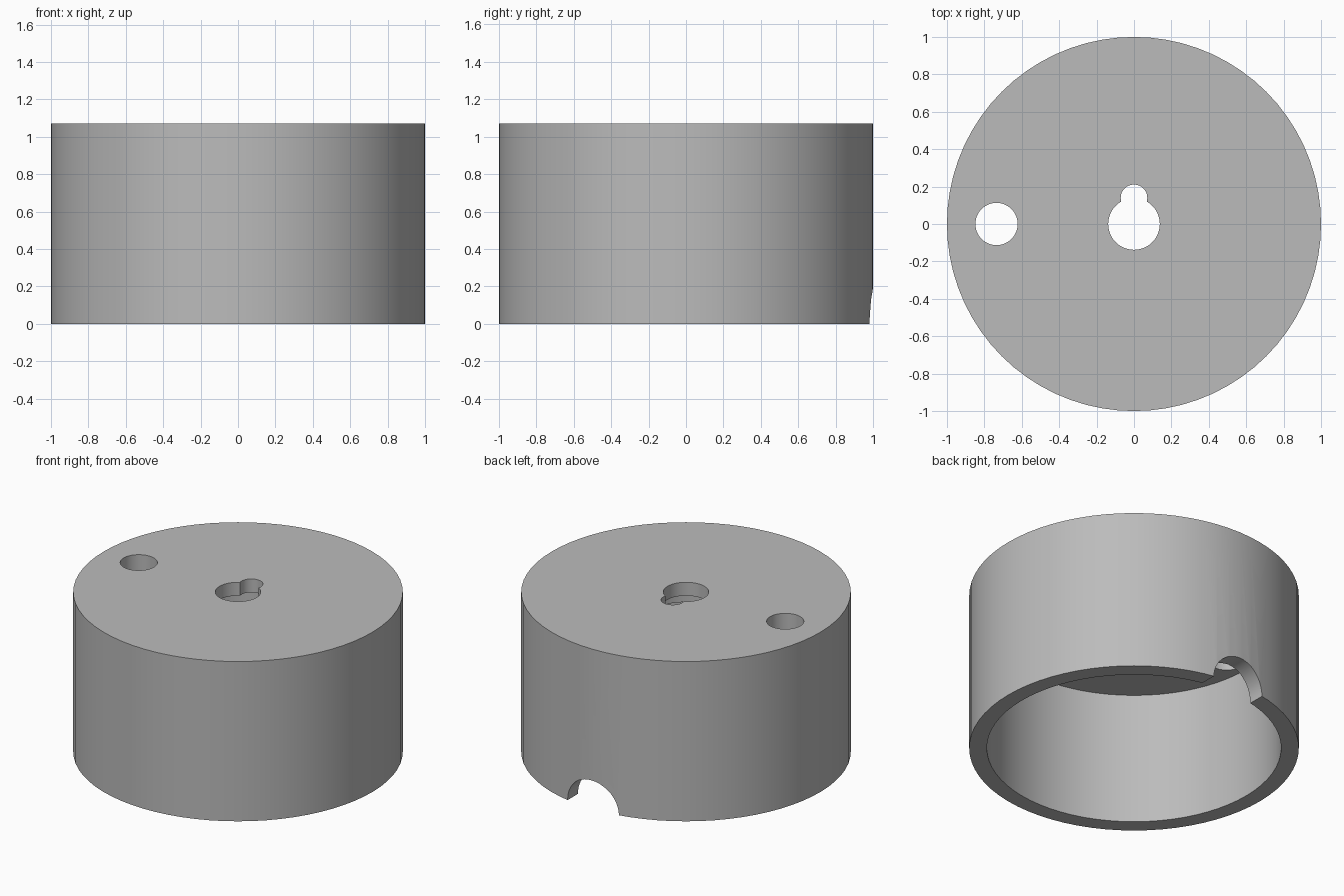
import bpy
import math

if "Cube" in bpy.data.objects:
    bpy.data.objects.remove(bpy.data.objects["Cube"], do_unlink=True)

HEIGHT = 1.07
CEILING = 0.885

grey = bpy.data.materials.new("plain grey")
grey.use_nodes = True
colour = (0.5, 0.5, 0.5, 1)
grey.diffuse_color = colour
grey.node_tree.nodes["Principled BSDF"].inputs["Base Color"].default_value = colour


def cylinder(name, radius, bottom, top, x=0, y=0, sides=48):
    bpy.ops.mesh.primitive_cylinder_add(
        vertices=sides, radius=radius, depth=top - bottom,
        location=(x, y, (bottom + top) / 2))
    obj = bpy.context.object
    obj.name = name
    obj.data.materials.append(grey)
    return obj


# Outer drum
cap = cylinder("cap_body", 1, 0, HEIGHT, sides=72)

# Hollow inside, shaft hole with key slot, recess under it, and offset hole
cutters = [
    cylinder("cavity_cutter", 0.893, -0.2, CEILING, sides=72),
    cylinder("shaft_recess_cutter", 0.25, 0.7, HEIGHT - 0.09),
    cylinder("shaft_hole_cutter", 0.138, 0.6, HEIGHT + 0.2),
    cylinder("key_slot_cutter", 0.071, 0.5, HEIGHT + 0.3, y=0.14),
    cylinder("offset_hole_cutter", 0.113, 0.5, HEIGHT + 0.2, x=-0.735),
]

# Half-round cable notch through the back rim
notch = cylinder("cable_notch_cutter", 0.19, -0.3, 0.3, y=1)
notch.rotation_euler.x = math.pi / 2
notch.location.z = 0
cutters.append(notch)

for cutter in cutters:
    cutter.hide_render = True
    bpy.context.view_layer.objects.active = cap
    cut = cap.modifiers.new(cutter.name, "BOOLEAN")
    cut.operation = "DIFFERENCE"
    cut.solver = "EXACT"
    cut.object = cutter
    bpy.context.view_layer.update()
    bpy.ops.object.modifier_apply(modifier=cut.name)
    bpy.data.objects.remove(cutter, do_unlink=True)

# Smooth walls with crisp rims
bpy.ops.object.select_all(action="DESELECT")
cap.select_set(True)
bpy.context.view_layer.objects.active = cap
bpy.ops.object.shade_smooth_by_angle(angle=math.radians(30))
